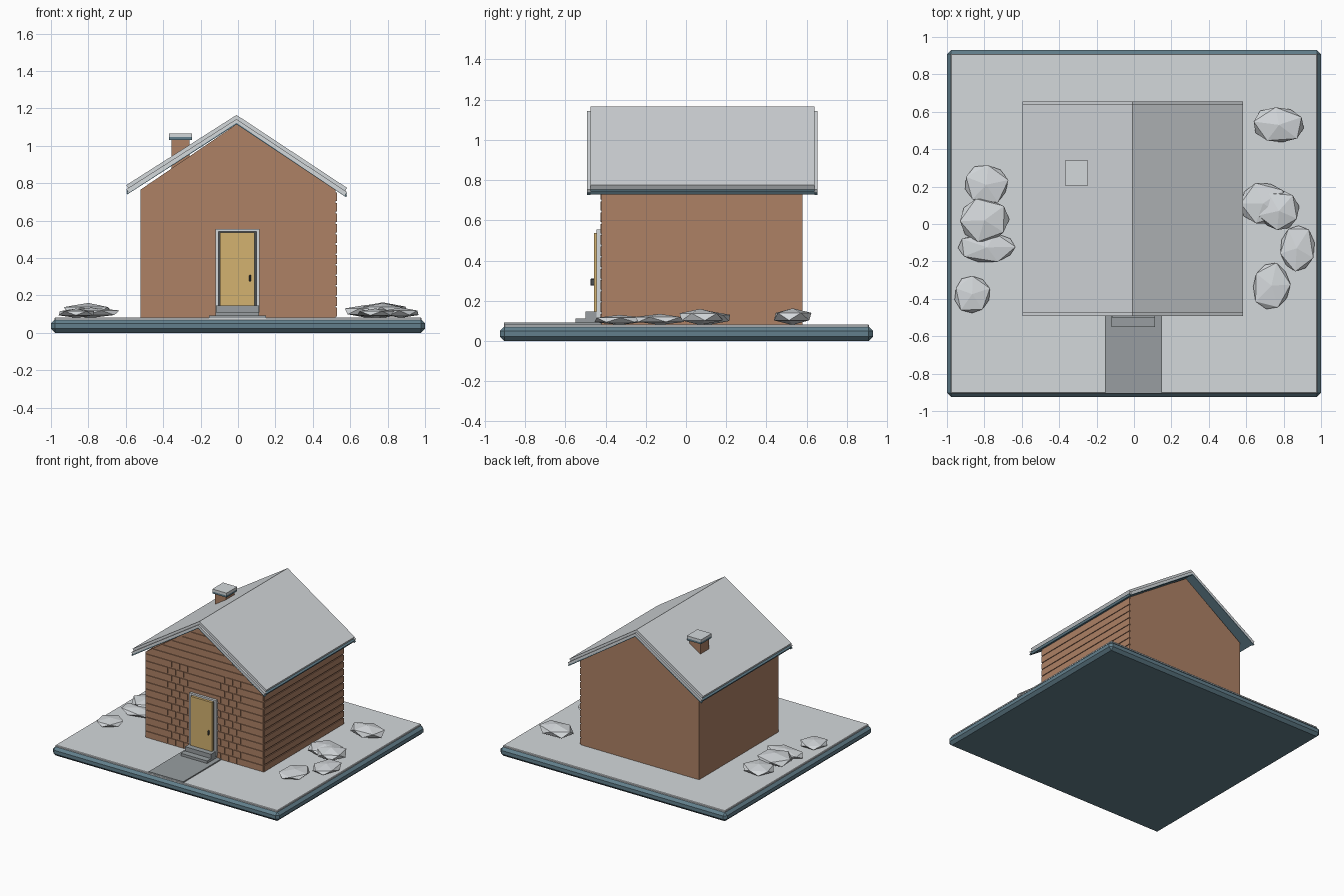
import bpy, bmesh, math, random
from mathutils import Vector

random.seed(4)
old = bpy.data.objects.get("Cube")
if old:
    bpy.data.objects.remove(old, do_unlink=True)


def material(name, rgb):
    lin = [((c / 255 + 0.055) / 1.055) ** 2.4 for c in rgb] + [1]
    m = bpy.data.materials.new(name)
    m.use_nodes = True
    m.diffuse_color = lin
    m.node_tree.nodes["Principled BSDF"].inputs["Base Color"].default_value = lin
    return m


snow = material("pale grey", (212, 216, 219))
slate = material("slate blue", (98, 127, 140))
brick = material("brick brown", (174, 129, 101))
stone = material("path grey", (152, 158, 161))
tan = material("door tan", (212, 178, 112))
iron = material("dark metal", (75, 78, 80))


def finish(name, bm, mat):
    bmesh.ops.recalc_face_normals(bm, faces=bm.faces)
    me = bpy.data.meshes.new(name)
    bm.to_mesh(me)
    bm.free()
    me.materials.append(mat)
    ob = bpy.data.objects.new(name, me)
    bpy.context.collection.objects.link(ob)
    return ob


def add_box(bm, x, y, z):
    vs = bmesh.ops.create_cube(bm, size=1)["verts"]
    for v in vs:
        v.co = Vector([(a + b) / 2 + c * (b - a) for (a, b), c in zip((x, y, z), v.co)])


def box(name, mat, x, y, z, bevel=0):
    bm = bmesh.new()
    add_box(bm, x, y, z)
    ob = finish(name, bm, mat)
    if bevel:
        mod = ob.modifiers.new("chamfer", "BEVEL")
        mod.width = bevel
        mod.segments = 1
    return ob


def prism(name, mat, profile, y0, y1):
    """Extrude an x-z outline along y."""
    bm = bmesh.new()
    face = bm.faces.new([bm.verts.new((x, y0, z)) for x, z in profile])
    ext = bmesh.ops.extrude_face_region(bm, geom=[face])["geom"]
    for v in ext:
        if isinstance(v, bmesh.types.BMVert):
            v.co.y = y1
    return finish(name, bm, mat)


# Ground slab: chamfered plinth with a pale top layer
box("plinth", slate, (-1, 1), (-0.925, 0.93), (0, 0.072), 0.022)
box("ground_top", snow, (-0.98, 0.98), (-0.905, 0.91), (0.066, 0.083), 0.004)

# House body
APEX, MID, FRONT, BACK = 1.115, -0.008, -0.42, 0.58
LEFT, RIGHT, EAVE, PITCH = 0.522, -0.522, 0.765, 0.66
prism("walls", brick,
      [(RIGHT, 0.08), (LEFT, 0.08), (LEFT, EAVE), (MID, APEX), (RIGHT, EAVE)],
      FRONT, BACK)

# Brick courses on the front and one long side
ROW, GAP, OUT = 0.056, 0.009, 0.006
front_courses, side_courses = bmesh.new(), bmesh.new()
for i in range(18):
    z0 = 0.088 + i * ROW
    z1 = z0 + ROW - GAP
    half = min(LEFT, (APEX - z1) / PITCH - 0.01)
    if half < 0.04:
        break
    if z1 < EAVE:
        add_box(side_courses, (LEFT - 0.01, LEFT + OUT), (FRONT, BACK), (z0, z1))
    # Short staggered bricks flank the doorway, long ones run to the corners
    shift = 0.035 if i % 2 else 0
    joints = [-0.32, -0.25, -0.18, 0.15, 0.22, 0.29] if z1 < EAVE + 0.03 else []
    cuts = [-half] + [j + shift for j in joints if abs(j + shift) < half] + [half]
    for a, b in zip(cuts, cuts[1:]):
        add_box(front_courses, (a + GAP / 2, b - GAP / 2),
                (FRONT - OUT, FRONT + 0.01), (z0, z1))
finish("front_brick_courses", front_courses, brick)
finish("side_brick_courses", side_courses, brick)


# Roof: each slope is a pale layer over a slate layer, with rake boards
def slope_band(name, mat, side, drop0, drop1, y0, y1):
    peak = 1.165
    eave_x, eave_z = (0.583, 0.775) if side > 0 else (-0.597, 0.79)
    dx = 0.6 * side
    prism(name, mat, [(MID, peak - drop0), (eave_x, eave_z - drop0),
                      (eave_x - drop1 * dx + drop0 * dx, eave_z - drop1),
                      (MID, peak - drop1)], y0, y1)


for label, side in (("left", 1), ("right", -1)):
    slope_band(label + "_roof_top", snow, side, 0, 0.03, -0.475, 0.638)
    slope_band(label + "_roof_underside", slate, side, 0.03, 0.046, -0.475, 0.638)
    for end, y0, y1 in (("front", -0.492, -0.475), ("back", 0.638, 0.655)):
        slope_band(f"{label}_{end}_rake", snow, side, 0.022, 0.042, y0, y1)
        slope_band(f"{label}_{end}_rake_underside", slate, side, 0.042, 0.05, y0, y1)

# Chimney
box("chimney", brick, (-0.355, -0.26), (0.22, 0.325), (0.85, 1.035))
box("chimney_cap", slate, (-0.37, -0.245), (0.205, 0.34), (1.032, 1.047))
box("chimney_cap_top", snow, (-0.37, -0.245), (0.205, 0.34), (1.047, 1.067))

# Path and steps
box("path", stone, (-0.155, 0.15), (-0.905, FRONT), (0.08, 0.092))
box("lower_step", stone, (-0.12, 0.112), (-0.55, FRONT), (0.085, 0.112))
box("upper_step", stone, (-0.118, 0.112), (-0.5, FRONT), (0.112, 0.146))

# Door with frame and handle
for name, x in (("frame_right", (-0.12, -0.104)), ("frame_left", (0.1, 0.116))):
    box(name, snow, x, (-0.445, FRONT), (0.11, 0.555))
box("frame_top", snow, (-0.104, 0.1), (-0.445, FRONT), (0.541, 0.555))
box("door_recess", iron, (-0.104, 0.1), (-0.435, FRONT), (0.14, 0.541))
box("door", tan, (-0.097, 0.089), (-0.458, FRONT), (0.146, 0.537))
box("door_handle", iron, (0.06, 0.07), (-0.475, -0.455), (0.275, 0.31), 0.003)

# Faceted boulders: centre x, y, half sizes, top height
boulders = [
    (-0.79, 0.21, 0.12, 0.11, 0.14), (-0.80, 0.02, 0.13, 0.12, 0.16),
    (-0.785, -0.125, 0.16, 0.08, 0.135), (-0.865, -0.375, 0.10, 0.105, 0.13),
    (0.775, 0.53, 0.14, 0.10, 0.163), (0.69, 0.11, 0.13, 0.115, 0.15),
    (0.775, 0.07, 0.11, 0.11, 0.16), (0.87, -0.13, 0.095, 0.13, 0.135),
    (0.735, -0.33, 0.105, 0.13, 0.13)]
for n, (x, y, rx, ry, top) in enumerate(boulders, 1):
    bm = bmesh.new()
    bmesh.ops.create_icosphere(bm, subdivisions=1, radius=1)
    turn = random.uniform(0, math.tau)
    for v in bm.verts:
        a = math.atan2(v.co.y, v.co.x) + turn
        r = math.hypot(v.co.x, v.co.y) * random.uniform(1.02, 1.16)
        z = (0.08 + top) / 2 + v.co.z * (top - 0.08) / 2
        v.co = (x + rx * r * math.cos(a), y + ry * r * math.sin(a), z)
    finish(f"boulder_{n}", bm, snow)
